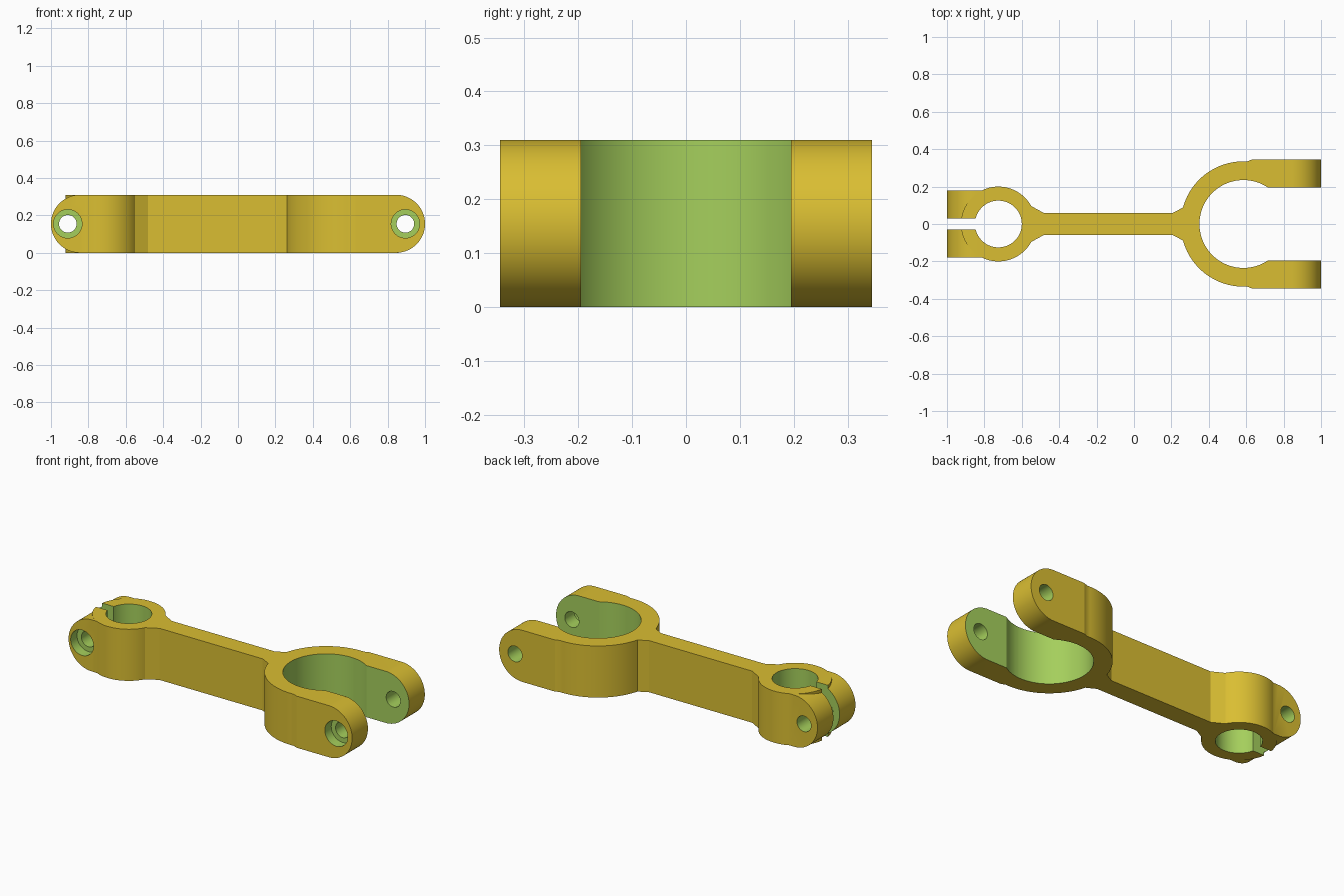
import bpy, bmesh, math

if "Cube" in bpy.data.objects:
    bpy.data.objects.remove(bpy.data.objects["Cube"])

H = 0.31                 # overall height
SMALL, BIG = -0.725, 0.585   # ring centres along x
R_END = H / 2


def material(name, rgb):
    m = bpy.data.materials.new(name)
    m.diffuse_color = (*rgb, 1)
    m.use_nodes = True
    m.node_tree.nodes["Principled BSDF"].inputs["Base Color"].default_value = m.diffuse_color
    return m


MATS = [material("yellow", (0.70, 0.515, 0.032)),
        material("cut_green", (0.376, 0.624, 0.107))]


def prism(name, pts, axis, lo, hi, mat=0):
    """Extrude a 2D outline along z (plan outline) or y (side outline)."""
    bm = bmesh.new()
    rows = []
    for w in (lo, hi):
        rows.append([bm.verts.new((u, v, w) if axis == 'z' else (u, w, v)) for u, v in pts])
    bm.faces.new(rows[0])
    bm.faces.new(rows[1])
    n = len(pts)
    for i in range(n):
        j = (i + 1) % n
        bm.faces.new((rows[0][i], rows[0][j], rows[1][j], rows[1][i]))
    bmesh.ops.recalc_face_normals(bm, faces=bm.faces)
    for f in bm.faces:
        f.material_index = mat
    me = bpy.data.meshes.new(name)
    bm.to_mesh(me)
    bm.free()
    for m in MATS:
        me.materials.append(m)
    ob = bpy.data.objects.new(name, me)
    bpy.context.collection.objects.link(ob)
    return ob


def arc(cx, cy, r, a0=0, a1=360, n=96):
    closed = a1 - a0 == 360
    steps = n if closed else n + 1
    return [(cx + r * math.cos(math.radians(a0 + (a1 - a0) * i / n)),
             cy + r * math.sin(math.radians(a0 + (a1 - a0) * i / n))) for i in range(steps)]


def rect(x0, x1, y0, y1):
    return [(x0, y0), (x1, y0), (x1, y1), (x0, y1)]


def combine(body, other, op):
    mod = body.modifiers.new(op, 'BOOLEAN')
    mod.operation = op
    mod.solver = 'EXACT'
    mod.object = other
    bpy.context.view_layer.objects.active = body
    bpy.ops.object.modifier_apply(modifier=mod.name)
    bpy.data.objects.remove(other)


# Web with flared ends
upper = [(-0.65, 0.1), (-0.557, 0.1), (-0.48, 0.058), (0.205, 0.058), (0.275, 0.095), (0.42, 0.095)]
body = prism("connecting_arm", upper + [(x, -y) for x, y in reversed(upper)], 'z', 0, H)

# Rings, and lug blocks with rounded ends
small_lug = [(SMALL, 0), (SMALL, H)] + arc(-1 + R_END, R_END, R_END, 90, 270, 40)
fork_lug = [(0.63, H), (0.63, 0)] + arc(1 - R_END, R_END, R_END, -90, 90, 40)
step = [(0.6, 0.333), (0.632, 0.345), (0.75, 0.345)]
adds = [
    prism("small_ring", arc(SMALL, 0, 0.2), 'z', 0, H),
    prism("fork_ring", arc(BIG, 0, 0.335), 'z', 0, H),
    prism("small_lug", small_lug, 'y', -0.18, 0.18),
    prism("fork_lug", fork_lug, 'y', -0.345, 0.345),
    prism("fork_step", step + [(x, -y) for x, y in reversed(step)], 'z', 0, H),
]
for part in adds:
    combine(body, part, 'UNION')

# Bores, slots, bolt holes and front counterbores
cuts = [
    prism("small_bore", arc(SMALL, 0, 0.125), 'z', -0.1, H + 0.1, 1),
    prism("fork_bore", arc(BIG, 0, 0.235), 'z', -0.1, H + 0.1, 1),
    prism("small_slot", rect(-1.1, -0.75, -0.029, 0.029), 'z', -0.1, H + 0.1, 1),
    prism("fork_slot", rect(0.62, 1.1, -0.195, 0.195), 'z', -0.1, H + 0.1, 1),
]
for x, half in ((-0.91, 0.18), (0.895, 0.345)):
    cuts.append(prism("bolt_hole", arc(x, R_END, 0.047, n=48), 'y', -0.5, 0.5, 1))
    cuts.append(prism("counterbore", arc(x, R_END, 0.076, n=48), 'y', -0.5, -half + 0.06, 1))
for part in cuts:
    combine(body, part, 'DIFFERENCE')

# Smooth curved walls, crisp edges
bpy.ops.object.select_all(action='DESELECT')
body.select_set(True)
bpy.context.view_layer.objects.active = body
bpy.ops.object.shade_smooth_by_angle(angle=math.radians(25))
